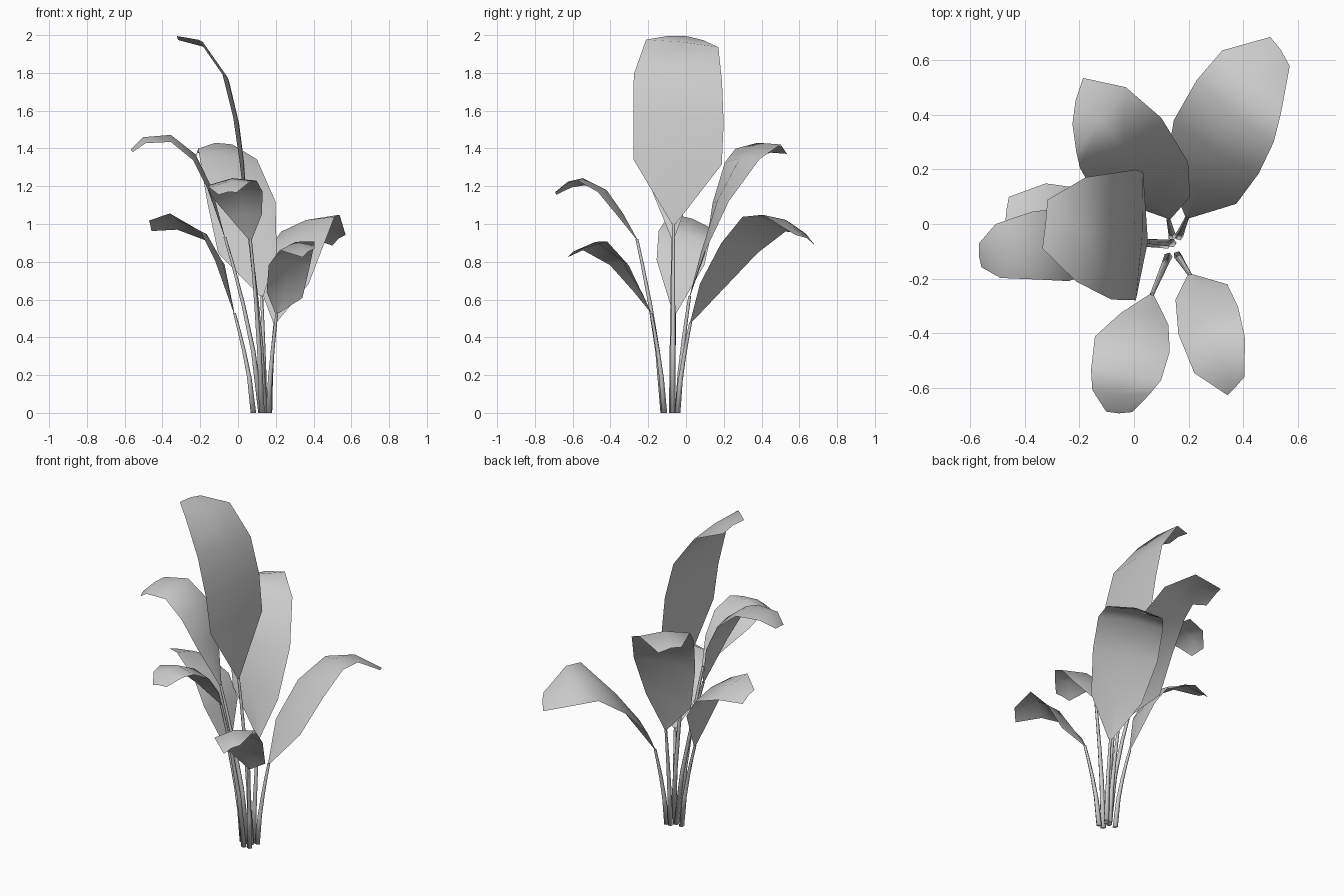
import bpy
from math import sin, cos, pi, radians
from mathutils import Vector


def add_mesh(name, verts, faces, smooth=True):
    me = bpy.data.meshes.new(name)
    me.from_pydata(verts, [], faces)
    me.polygons.foreach_set("use_smooth", [smooth] * len(me.polygons))
    ob = bpy.data.objects.new(name, me)
    bpy.context.collection.objects.link(ob)
    return ob


# Tapered stalk that leaves the ground upright and leans toward the blade
def stem(name, base, top, sides=5):
    verts, faces = [], []
    steps = (0, 0.35, 0.62, 0.85, 1.0)
    for t in steps:
        k = t ** 1.48
        x = base[0] + (top[0] - base[0]) * k
        y = base[1] + (top[1] - base[1]) * k
        r = 0.016 - 0.008 * t
        for i in range(sides):
            a = 2 * pi * i / sides
            verts.append((x + r * cos(a), y + r * sin(a), top[2] * t))
    for j in range(len(steps) - 1):
        for i in range(sides):
            n = (i + 1) % sides
            a, b = j * sides, (j + 1) * sides
            faces.append((a + i, a + n, b + n, b + i))
    faces.append(tuple(reversed(range(sides))))
    add_mesh(name, verts, faces)


# Blade: rows of (x, y, z, half width), turning and rolling from base to tip
def blade(name, rows, heading, roll, bow):
    verts, faces = [], []
    pts = [Vector(r[:3]) for r in rows]
    last = len(rows) - 1
    for i, p in enumerate(pts):
        t = (i / last) ** 1.5
        h = radians(heading[0] + (heading[1] - heading[0]) * t)
        a = radians(roll[0] + (roll[1] - roll[0]) * t)
        side = Vector((sin(h) * cos(a), -cos(h) * cos(a), sin(a)))
        along = pts[min(i + 1, last)] - pts[max(i - 1, 0)]
        up = side.cross(along).normalized()
        w = rows[i][3]
        lift = up * min(bow, w * 0.2)
        verts += [p - side * w - lift / 2, p + lift / 2, p + side * w - lift / 2]
    for i in range(last):
        for c in (0, 1):
            k = i * 3 + c
            faces.append((k, k + 1, k + 4, k + 3))
    add_mesh(name, verts, faces)


def leaf(name, base, rows, heading, roll, bow=0.03):
    stem(name + "_stem", base, rows[0])
    blade(name + "_blade", rows, heading, roll, bow)


# Tall centre leaf
leaf("tall_leaf", (0.14, -0.07), [
    (0.05, -0.065, 1.0, .01), (0.025, -0.045, 1.33, .235), (-0.005, -0.04, 1.55, .24),
    (-0.06, -0.043, 1.775, .235), (-0.19, -0.02, 1.96, .193), (-0.325, 0, 1.99, .09)],
    (177, 174), (-3, -7), 0.01)

# Two leaves toward the left
leaf("upper_left_leaf", (0.12, -0.075), [
    (-0.07, -0.07, .93, .01), (-0.15, -0.07, 1.19, .11), (-0.235, -0.075, 1.36, .135),
    (-0.36, -0.08, 1.46, .125), (-0.5, -0.1, 1.45, .10), (-0.565, -0.115, 1.39, .045)],
    (182, 186), (5, 8))
leaf("lower_left_leaf", (0.08, -0.07), [
    (-0.02, -0.06, .53, .01), (-0.09, -0.03, .80, .13), (-0.17, -0.01, .94, .14),
    (-0.34, 0.035, 1.02, .125), (-0.465, 0.055, .995, .055)],
    (168, 172), (-2, -30), 0.015)

# Two leaves toward the back
leaf("back_right_leaf", (0.165, -0.045), [
    (0.195, 0.025, .48, .01), (0.24, 0.13, .68, .145), (0.295, 0.275, .88, .185),
    (0.365, 0.41, 1.01, .185), (0.43, 0.525, 1.01, .165), (0.535, 0.635, .92, .07)],
    (66, 34), (2, 24), 0.025)
leaf("back_leaf", (0.14, -0.045), [
    (0.125, 0.02, .62, .01), (0.05, 0.09, .85, .155), (0.02, 0.175, 1.12, .185),
    (-0.045, 0.29, 1.34, .175), (-0.12, 0.38, 1.42, .15), (-0.21, 0.45, 1.37, .087)],
    (82, 167), (0, 6), 0.02)

# Two leaves toward the front
leaf("front_left_leaf", (0.125, -0.12), [
    (0.065, -0.26, .92, .01), (0.04, -0.34, 1.05, .09), (-0.005, -0.43, 1.17, .14),
    (-0.03, -0.55, 1.23, .13), (-0.05, -0.62, 1.215, .105), (-0.055, -0.69, 1.165, .048)],
    (255, 269), (-3, -8), 0.035)
leaf("front_right_leaf", (0.16, -0.115), [
    (0.205, -0.185, .53, .01), (0.245, -0.24, .63, .1), (0.268, -0.345, .79, .12),
    (0.31, -0.48, .895, .115), (0.372, -0.595, .85, .05)],
    (282, 317), (14, -25))
